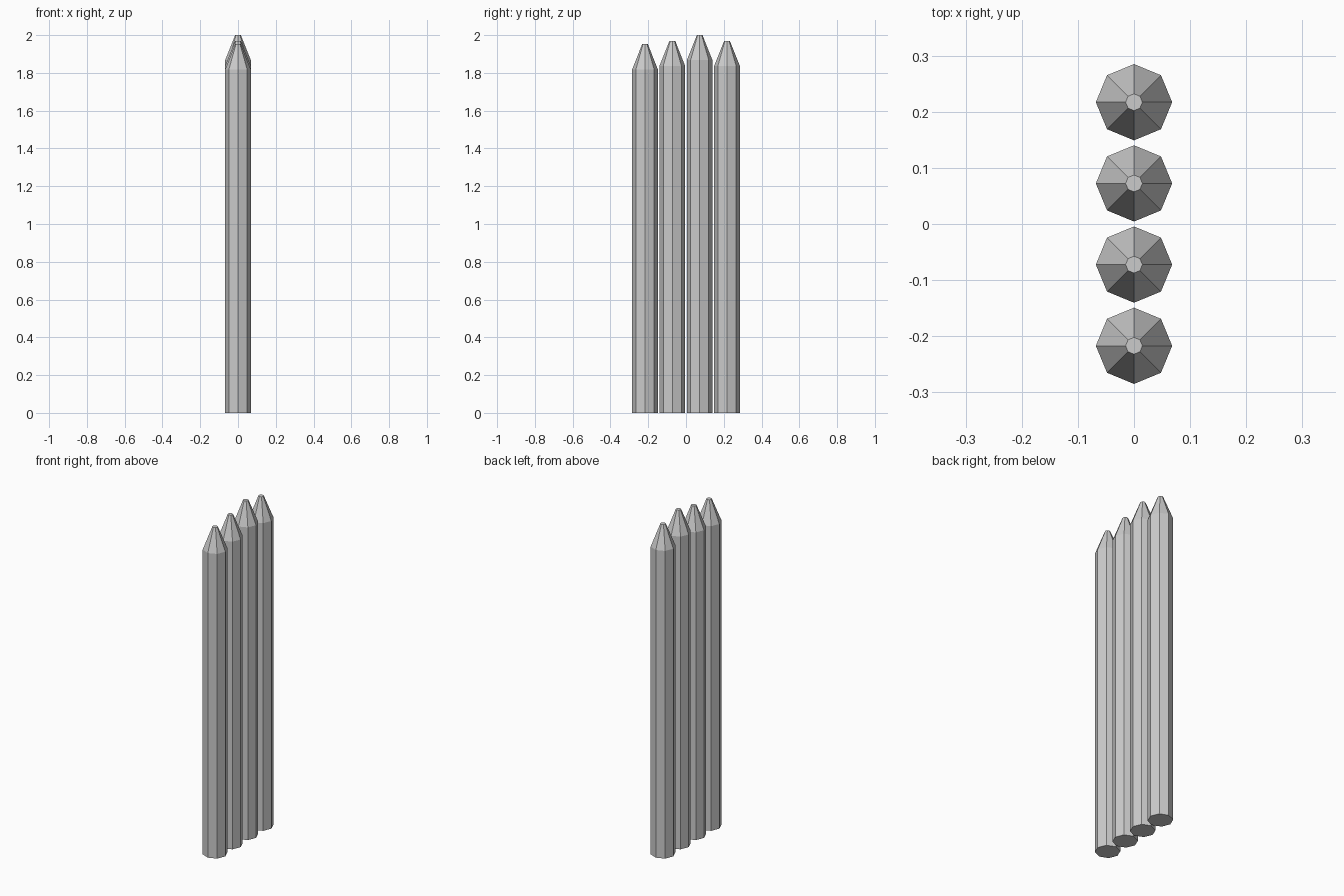
import bpy
import bmesh
from math import cos, sin, pi

cube = bpy.data.objects.get("Cube")
if cube:
    bpy.data.objects.remove(cube, do_unlink=True)

SIDES = 8
RADIUS = 0.068
TIP_RADIUS = 0.015
TIP_HEIGHT = 0.133

grey = bpy.data.materials.new("plain grey")
grey.use_nodes = True
grey.diffuse_color = (0.6, 0.6, 0.6, 1)
grey.node_tree.nodes["Principled BSDF"].inputs["Base Color"].default_value = grey.diffuse_color


def ring(bm, radius, z):
    return [bm.verts.new((radius * cos(2 * pi * i / SIDES),
                          radius * sin(2 * pi * i / SIDES), z))
            for i in range(SIDES)]


def post(name, y, height):
    """Octagonal stake with a blunt tapered point."""
    bm = bmesh.new()
    rings = [ring(bm, RADIUS, 0),
             ring(bm, RADIUS, height - TIP_HEIGHT),
             ring(bm, TIP_RADIUS, height)]
    for low, high in zip(rings, rings[1:]):
        for i in range(SIDES):
            j = (i + 1) % SIDES
            bm.faces.new((low[i], low[j], high[j], high[i]))
    bm.faces.new(rings[0][::-1])
    bm.faces.new(rings[-1])
    mesh = bpy.data.meshes.new(name)
    bm.to_mesh(mesh)
    bm.free()
    mesh.materials.append(grey)
    obj = bpy.data.objects.new(name, mesh)
    obj.location.y = y
    bpy.context.collection.objects.link(obj)


# Row of four stakes from front to back
for n, height in enumerate((1.952, 1.97, 2.0, 1.97)):
    post(f"fence_stake_{n + 1}", (n - 1.5) * 0.1447, height)
